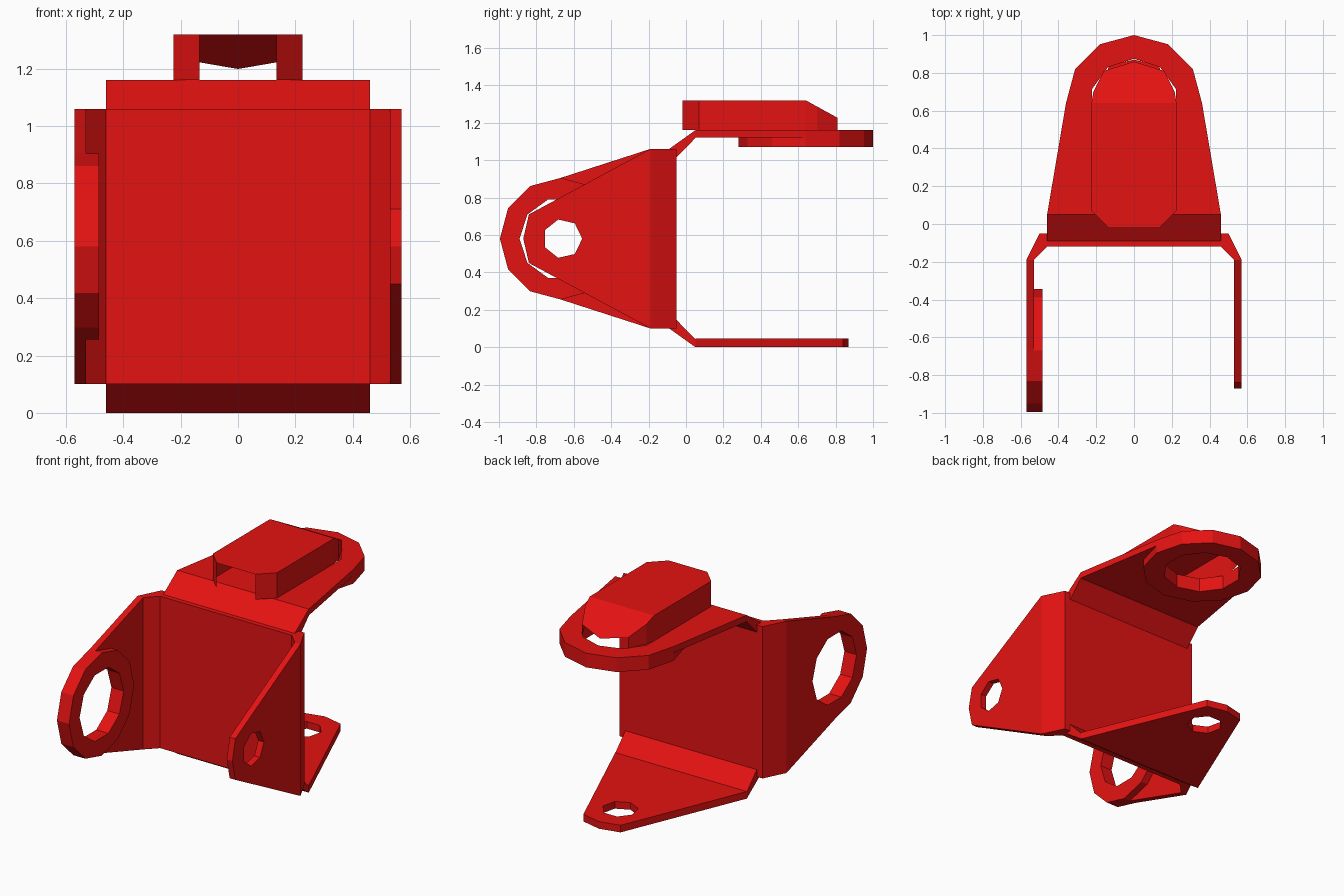
import bpy, bmesh
from math import sin, cos, tau
from mathutils import Matrix

if "Cube" in bpy.data.objects:
    bpy.data.objects.remove(bpy.data.objects["Cube"])

red = bpy.data.materials.new("red_paint")
red.diffuse_color = (0.78, 0.006, 0.006, 1)
red.use_nodes = True
red.node_tree.nodes["Principled BSDF"].inputs["Base Color"].default_value = red.diffuse_color


def frame(u, v, w, origin=(0, 0, 0)):
    """Matrix sending local u, v, w onto world directions."""
    return Matrix([(u[i], v[i], w[i], origin[i]) for i in range(3)] + [(0, 0, 0, 1)])


def prism(name, loops, w0, w1, mat):
    """Filled outline (extra loops are holes) extruded from w0 to w1."""
    cu = bpy.data.curves.new(name + "_outline", 'CURVE')
    cu.dimensions, cu.fill_mode = '2D', 'BOTH'
    cu.extrude = (w1 - w0) / 2
    for loop in loops:
        s = cu.splines.new('POLY')
        s.points.add(len(loop) - 1)
        for p, (a, b) in zip(s.points, loop):
            p.co = (a, b, 0, 1)
        s.use_cyclic_u = True
    tmp = bpy.data.objects.new(name + "_outline", cu)
    me = bpy.data.meshes.new_from_object(tmp)
    bpy.data.objects.remove(tmp)
    me.transform(mat @ Matrix.Translation((0, 0, (w0 + w1) / 2)))
    finish(name, me)


def finish(name, me):
    bm = bmesh.new()
    bm.from_mesh(me)
    bmesh.ops.remove_doubles(bm, verts=bm.verts, dist=1e-4)
    bmesh.ops.recalc_face_normals(bm, faces=bm.faces)
    for f in bm.faces:
        f.smooth = False
    bm.to_mesh(me)
    bm.free()
    me.name = name
    me.materials.clear()
    me.materials.append(red)
    bpy.context.collection.objects.link(bpy.data.objects.new(name, me))


def circle(v, r, n, start=0.0):
    return [(r * sin(start + tau * i / n), v + r * cos(start + tau * i / n)) for i in range(n)]


def small_flap(name, u0, v0, w0, w1, mat):
    right = [(u0, v0), (0.13, 0.84)]
    outline = right + [(0.0, 0.87)] + [(-a, b) for a, b in reversed(right)]
    prism(name, [outline, circle(0.66, 0.105, 7, 0.45)], w0, w1, mat)


def ring_flap(name, u0, v0, centre, r, hole, w, mat):
    # plate with a round end
    arc = [(r * cos(tau * i / 12), centre + r * sin(tau * i / 12)) for i in range(7)]
    prism(name, [[(u0, v0)] + arc + [(-u0, v0)], circle(centre, hole, 10)], w[0], w[1], mat)
    # thick ring standing off the plate
    prism(name + "_ring", [circle(centre, r, 12), circle(centre, hole, 10)], w[2], w[3], mat)


X, Y, Z = (1, 0, 0), (0, 1, 0), (0, 0, 1)
TOP = frame(X, Y, Z)
SIDE = frame(Z, (0, -1, 0), X, (0, 0, 0.58))

# central plate
prism("back_plate", [[(-0.46, -0.12), (0.46, -0.12), (0.46, -0.05), (-0.46, -0.05)]], 0.10, 1.06, TOP)

# angled bends joining the plate to its four flaps
side_bend = [(0.46, -0.05), (0.50, -0.05), (0.57, -0.19), (0.53, -0.19), (0.46, -0.12)]
end_bend = [(-0.09, 0.48), (0.05, 0.58), (0.05, 0.538), (-0.05, 0.435), (-0.09, 0.44)]
for tag, s in (("right", 1), ("left", -1)):
    prism(tag + "_bend", [[(s * a, b) for a, b in side_bend]], 0.10, 1.06, TOP)
for tag, s in (("upper", 1), ("lower", -1)):
    prism(tag + "_bend", [[(a, 0.58 + s * b) for a, b in end_bend]], -0.46, 0.46, frame(Y, Z, X))

# two plain flaps and two ringed flaps
small_flap("right_flap", 0.48, 0.19, 0.53, 0.57, SIDE)
small_flap("lower_flap", 0.46, 0.05, 0.0, 0.045, TOP)
ring_flap("left_flap", 0.48, 0.19, 0.67, 0.325, 0.22, (-0.57, -0.53, -0.53, -0.485), SIDE)
ring_flap("upper_flap", 0.46, 0.05, 0.64, 0.36, 0.235, (1.12, 1.16, 1.07, 1.12), TOP)

# open hollow cover on the upper flap: flat top, sloped back, side walls
bm = bmesh.new()
edge = [(0.135, -0.02), (0.225, 0.07), (0.225, 0.64), (0.215, 0.70), (0.16, 0.81), (0.0, 0.86)]


def height(y):
    return 1.32 - max(0, y - 0.64) * 0.55


rims = {s: [bm.verts.new((s * x, y, height(y))) for x, y in edge] for s in (1, -1)}
bm.faces.new(rims[1][:3] + rims[-1][2::-1])
bm.faces.new(rims[1][2:] + rims[-1][4:1:-1])
for s in (1, -1):
    feet = [bm.verts.new((s * x, y, 1.16)) for x, y in edge[:5]]
    for i in range(4):
        bm.faces.new((rims[s][i], rims[s][i + 1], feet[i + 1], feet[i]))
cover = bpy.data.meshes.new("top_cover")
bm.to_mesh(cover)
bm.free()
finish("top_cover", cover)
